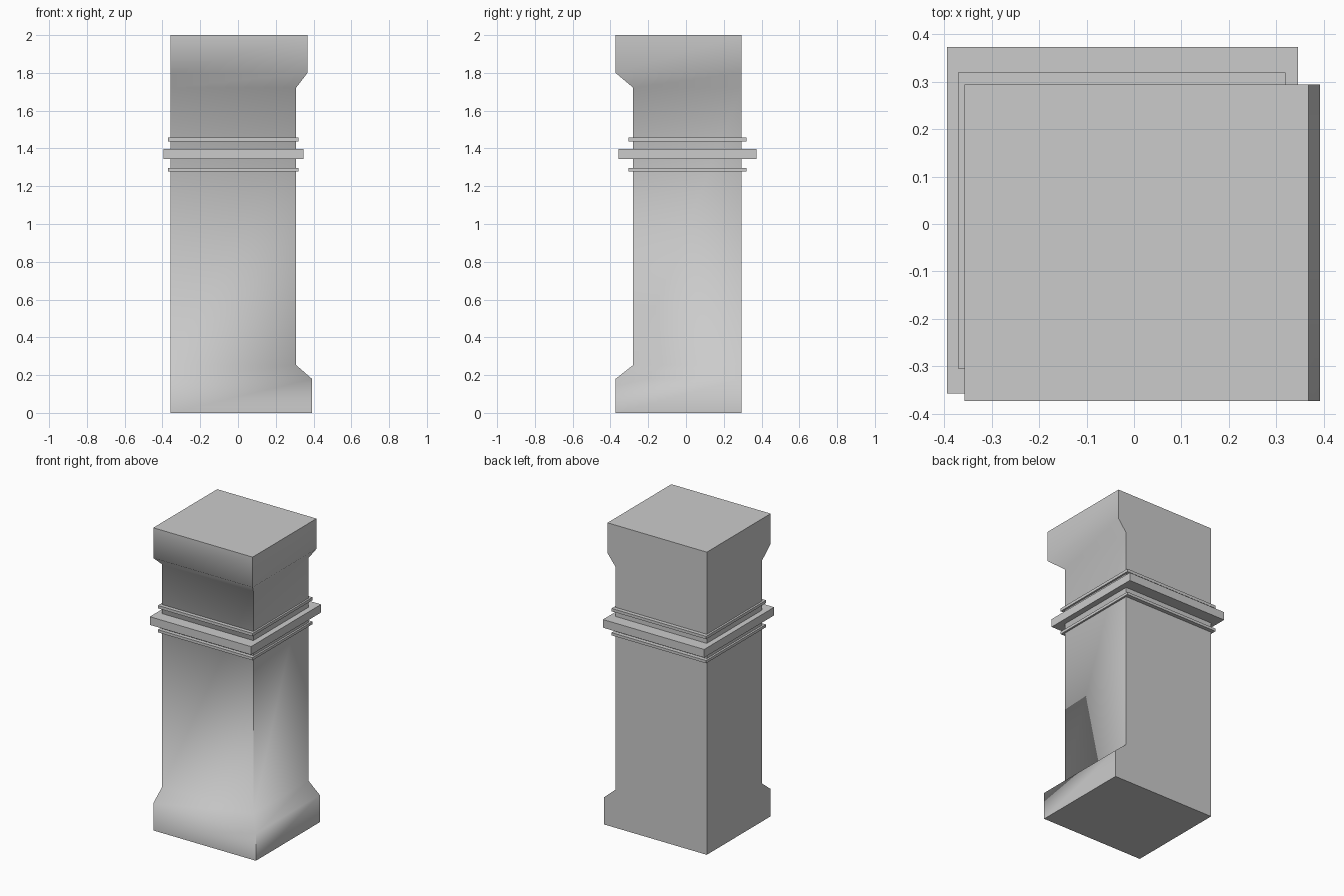
import bpy, bmesh, math

if "Cube" in bpy.data.objects:
    bpy.data.objects.remove(bpy.data.objects["Cube"])

LEFT, BACK = -0.358, 0.294


def make_object(name, bm):
    bmesh.ops.recalc_face_normals(bm, faces=bm.faces)
    mesh = bpy.data.meshes.new(name)
    bm.to_mesh(mesh)
    bm.free()
    obj = bpy.data.objects.new(name, mesh)
    bpy.context.collection.objects.link(obj)
    return obj


def loft(name, sections):
    """Stack rectangles given as (x0, x1, y0, y1, z) into a closed solid."""
    bm = bmesh.new()
    rings = [[bm.verts.new(p) for p in
              ((x0, y0, z), (x1, y0, z), (x1, y1, z), (x0, y1, z))]
             for x0, x1, y0, y1, z in sections]
    for a, b in zip(rings, rings[1:]):
        for i in range(4):
            j = (i + 1) % 4
            bm.faces.new((a[i], a[j], b[j], b[i]))
    bm.faces.new(rings[0][::-1])
    bm.faces.new(rings[-1])
    return make_object(name, bm)


# Pillar: base and cap flare out on the front and right only
profile = [(0.392, -0.373, 0.0), (0.392, -0.373, 0.18), (0.308, -0.28, 0.253),
           (0.308, -0.28, 1.722), (0.368, -0.373, 1.80), (0.368, -0.373, 2.0)]
pillar = loft("pillar", [(LEFT, r, f, BACK, z) for r, f, z in profile])

# Soft shading across the flares, sharp vertical corners
bpy.context.view_layer.objects.active = pillar
pillar.select_set(True)
bpy.ops.object.shade_smooth_by_angle(angle=math.radians(60))

# Bands around the upper shaft
bands = [("lower_trim", -0.371, 0.32, -0.305, 0.32, 1.279, 1.297),
         ("main_band", -0.394, 0.346, -0.358, 0.373, 1.343, 1.397),
         ("upper_trim", -0.371, 0.32, -0.305, 0.32, 1.438, 1.457)]
for name, x0, x1, y0, y1, z0, z1 in bands:
    loft(name, [(x0, x1, y0, y1, z) for z in (z0, z1)])
